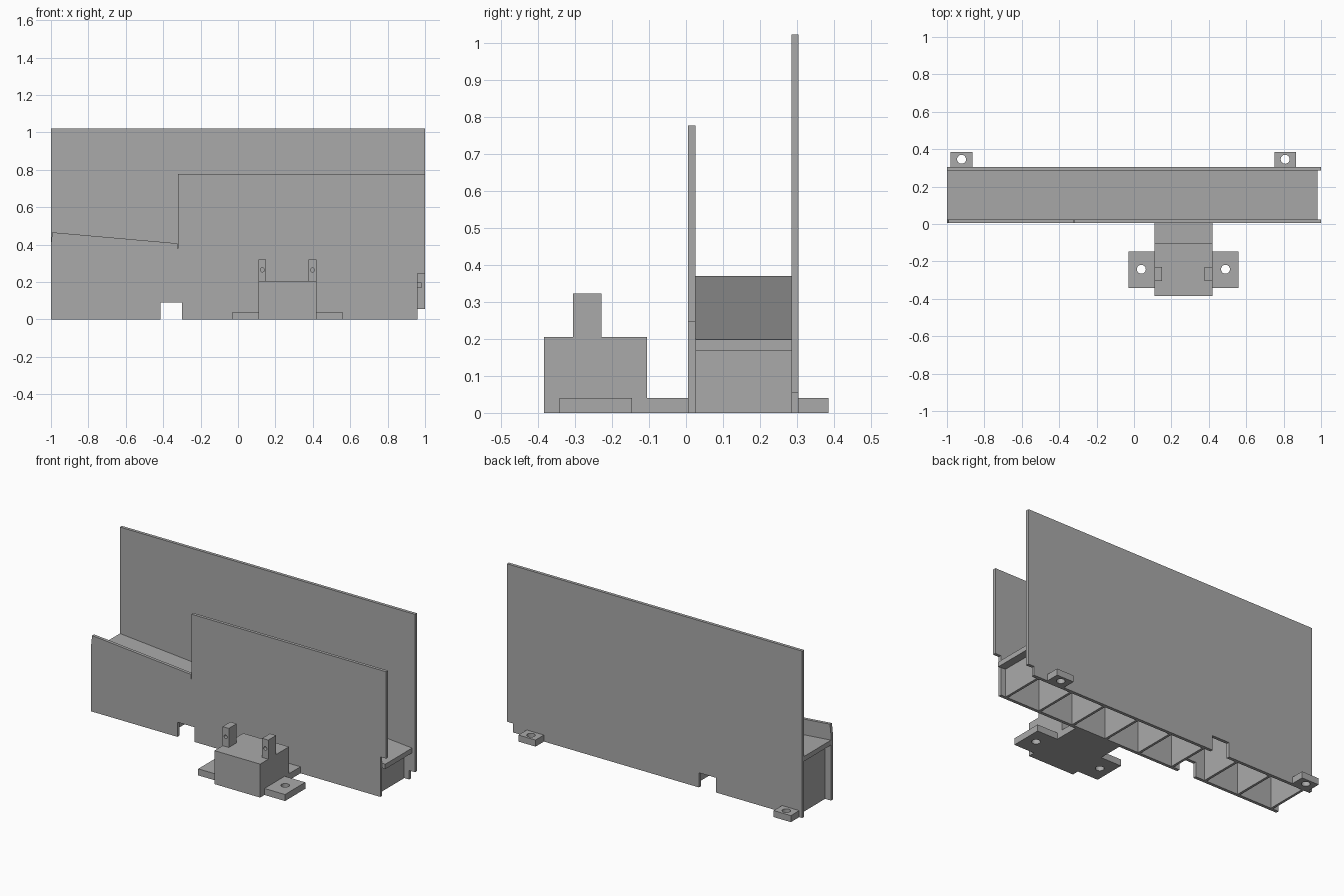
import bpy
import bmesh
from mathutils import Vector, Matrix

if "Cube" in bpy.data.objects:
    bpy.data.objects.remove(bpy.data.objects["Cube"], do_unlink=True)

grey = bpy.data.materials.new("plain grey")
grey.use_nodes = True
colour = (0.4, 0.4, 0.4, 1)
grey.diffuse_color = colour
grey.node_tree.nodes["Principled BSDF"].inputs["Base Color"].default_value = colour


def finish(name, bm):
    bmesh.ops.recalc_face_normals(bm, faces=bm.faces)
    mesh = bpy.data.meshes.new(name)
    bm.to_mesh(mesh)
    bm.free()
    mesh.materials.append(grey)
    obj = bpy.data.objects.new(name, mesh)
    bpy.context.collection.objects.link(obj)
    return obj


def prism(name, outline, start, end, axis="Y"):
    """Extrude an outline in XZ along Y, or an outline in XY along Z."""
    bm = bmesh.new()
    if axis == "Y":
        verts = [bm.verts.new((a, start, b)) for a, b in outline]
        step = Vector((0, end - start, 0))
    else:
        verts = [bm.verts.new((a, b, start)) for a, b in outline]
        step = Vector((0, 0, end - start))
    face = bm.faces.new(verts)
    moved = bmesh.ops.extrude_face_region(bm, geom=[face], use_keep_orig=True)["geom"]
    bmesh.ops.translate(bm, vec=step, verts=[v for v in moved if isinstance(v, bmesh.types.BMVert)])
    return finish(name, bm)


def box(name, x0, x1, y0, y1, z0, z1):
    return prism(name, [(x0, y0), (x1, y0), (x1, y1), (x0, y1)], z0, z1, "Z")


def drill(obj, centre, radius, axis="Z"):
    """Cut a round hole through a part."""
    bm = bmesh.new()
    turn = Matrix.Rotation(1.5708, 4, "X") if axis == "Y" else Matrix()
    bmesh.ops.create_cone(bm, cap_ends=True, segments=24, radius1=radius, radius2=radius,
                          depth=0.3, matrix=Matrix.Translation(centre) @ turn)
    cutter = finish("hole_cutter", bm)
    cutter.hide_render = True
    mod = obj.modifiers.new("hole", "BOOLEAN")
    mod.operation = "DIFFERENCE"
    mod.solver = "EXACT"
    mod.object = cutter
    bpy.context.view_layer.objects.active = obj
    bpy.ops.object.modifier_apply(modifier=mod.name)
    bpy.data.objects.remove(cutter, do_unlink=True)


# Shared lower edge with the cable notch
notch = [(-1, 0), (-0.415, 0), (-0.415, 0.09), (-0.3, 0.09), (-0.3, 0), (0.96, 0)]

# Tall back wall and stepped front wall
prism("back_wall", notch + [(0.96, 0.055), (1, 0.055), (1, 1.022), (-1, 1.022)], 0.285, 0.304)
prism("front_wall", notch + [(0.96, 0.245), (1, 0.245), (1, 0.777), (-0.32, 0.777),
                             (-0.32, 0.38), (-0.323, 0.38), (-0.323, 0.407),
                             (-0.993, 0.466), (-1, 0.4)], 0.006, 0.025)

# Sloping trough floor
HIGH, LOW, THICK = 0.37, 0.198, 0.03
prism("sloping_floor", [(-1, HIGH - THICK), (0.98, LOW - THICK), (0.98, LOW), (-1, HIGH)],
      0.025, 0.285)


def underside(x):
    return HIGH - THICK + (LOW - HIGH) * (x + 1) / 1.98


# Cross ribs under the floor
for i in range(9):
    x0 = -0.96 + i * 0.234
    x1 = x0 + 0.015
    prism(f"floor_rib_{i + 1}", [(x0, 0), (x1, 0), (x1, underside(x1)), (x0, underside(x0))],
          0.025, 0.285)

# Screw tabs behind the back wall
for side, x in (("right", -0.922), ("left", 0.808)):
    tab = box(f"back_tab_{side}", x - 0.058, x + 0.058, 0.304, 0.385, 0, 0.04)
    drill(tab, (x, 0.346, 0.02), 0.024)

# Front mounting block with its tongue
MID = 0.264
box("mount_block", MID - 0.155, MID + 0.155, -0.384, -0.105, 0, 0.205)
box("mount_tongue", MID - 0.155, MID + 0.155, -0.105, 0.006, 0, 0.04)

# Mirrored wings and drilled posts
for side, s in (("right", -1), ("left", 1)):
    a, b = sorted((MID + s * 0.155, MID + s * 0.294))
    wing = box(f"mount_wing_{side}", a, b, -0.342, -0.146, 0, 0.04)
    drill(wing, (MID + s * 0.225, -0.242, 0.02), 0.024)
    a, b = sorted((MID + s * 0.113, MID + s * 0.155))
    post = box(f"mount_post_{side}", a, b, -0.305, -0.229, 0.205, 0.322)
    drill(post, (MID + s * 0.134, -0.267, 0.265), 0.011, "Y")
